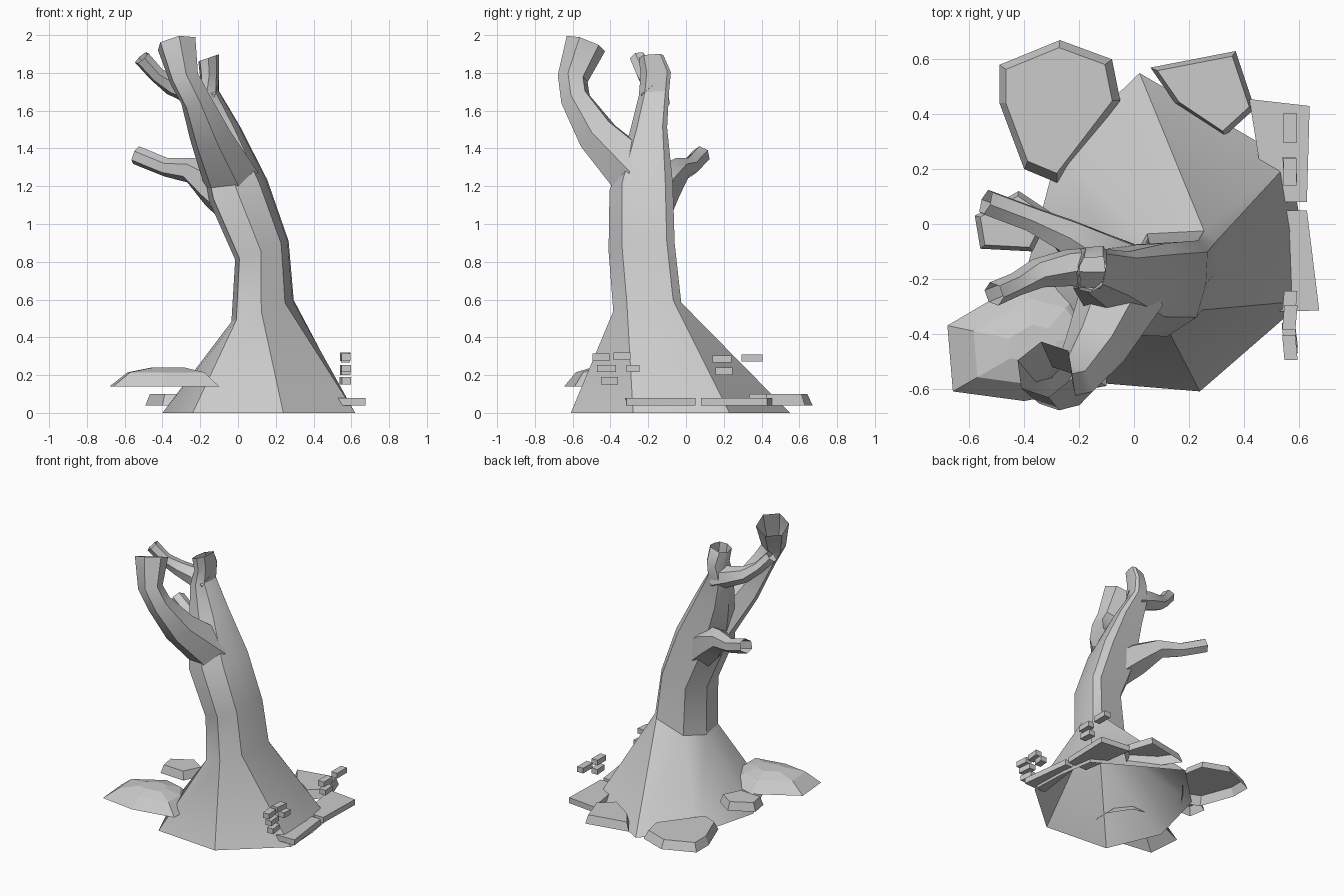
import bpy, bmesh, math
from mathutils import Vector

old = bpy.data.objects.get("Cube")
if old:
    bpy.data.objects.remove(old, do_unlink=True)

grey = bpy.data.materials.new("plain grey")
grey.use_nodes = True
COLOR = (0.6, 0.6, 0.6, 1)
grey.diffuse_color = COLOR
grey.node_tree.nodes["Principled BSDF"].inputs["Base Color"].default_value = COLOR


def loft(name, rings, cap_end=False, cap_start=False, smooth=30):
    """Skin a list of equal-length point rings."""
    bm = bmesh.new()
    loops = [[bm.verts.new(p) for p in ring] for ring in rings]
    n = len(loops[0])
    for a, b in zip(loops, loops[1:]):
        for i in range(n):
            j = (i + 1) % n
            bm.faces.new((a[i], a[j], b[j], b[i]))
    if cap_end:
        bm.faces.new(loops[-1])
    if cap_start:
        bm.faces.new(loops[0][::-1])
    bmesh.ops.recalc_face_normals(bm, faces=bm.faces)
    mesh = bpy.data.meshes.new(name)
    bm.to_mesh(mesh)
    bm.free()
    mesh.materials.append(grey)
    ob = bpy.data.objects.new(name, mesh)
    bpy.context.collection.objects.link(ob)
    if smooth:
        bpy.ops.object.select_all(action='DESELECT')
        ob.select_set(True)
        bpy.context.view_layer.objects.active = ob
        bpy.ops.object.shade_smooth_by_angle(angle=math.radians(smooth))
    return ob


def limb(name, path, sides=6):
    """Hollow faceted branch through (x, y, z, radius) points."""
    pts = [Vector(p[:3]) for p in path]
    rings = []
    for i, p in enumerate(pts):
        d = (pts[min(i + 1, len(pts) - 1)] - pts[max(i - 1, 0)]).normalized()
        u = d.cross(Vector((0.3, 1, 0.1))).normalized()
        v = d.cross(u)
        r = path[i][3]
        rings.append([p + r * (math.cos(a) * u + math.sin(a) * v)
                      for a in (math.tau * k / sides for k in range(sides))])
    return loft(name, rings)


def stone(name, outline, steps, bottom=False):
    """Flat stone: an outline repeated at (height, scale) steps."""
    c = sum((Vector(p) for p in outline), Vector((0, 0))) / len(outline)
    rings = [[(*(c + (Vector(p) - c) * s), z) for p in outline] for z, s in steps]
    return loft(name, rings, cap_end=True, cap_start=bottom, smooth=0)


# Trunk: flared foot, then one cross-section fitted into each level's bounds,
# each level tipped a little to follow the lean
foot = [(0.24, -0.61), (0.62, -0.28), (0.61, -0.02), (0.57, 0.23), (0.02, 0.55),
        (-0.28, 0.26), (-0.4, -0.2), (-0.24, -0.57)]
section = [(0.48, 0), (0.86, 0.2), (0.98, 0.55), (1, 0.88), (0.88, 1),
           (0.25, 0.97), (0, 0.55), (0.08, 0.08)]
levels = [(0.54, -0.035, 0.295, -0.385, -0.025), (0.86, -0.015, 0.268, -0.41, -0.06),
          (1.18, -0.155, 0.155, -0.405, -0.07), (1.48, -0.21, 0.01, -0.3, -0.1),
          (1.68, -0.23, -0.1, -0.25, -0.09), (1.79, -0.2, -0.1, -0.24, -0.08),
          (1.88, -0.21, -0.1, -0.25, -0.12)]
trunk_rings = [[(x, y, 0) for x, y in foot]]
for z, x0, x1, y0, y1 in levels:
    trunk_rings.append([(x0 + u * (x1 - x0), y0 + v * (y1 - y0),
                         z + 0.35 * (u - 0.5) * (x1 - x0)) for u, v in section])
loft("trunk", trunk_rings)

# Broken branches
limb("front_branch", [(-0.04, -0.25, 1.25, 0.155), (-0.145, -0.465, 1.465, 0.115),
                      (-0.225, -0.585, 1.66, 0.082), (-0.285, -0.6, 1.77, 0.082),
                      (-0.325, -0.53, 1.955, 0.11)])
limb("side_branch", [(0.0, -0.19, 1.1, 0.125), (-0.12, -0.135, 1.2, 0.115),
                     (-0.25, -0.04, 1.285, 0.068), (-0.38, 0.02, 1.3, 0.05),
                     (-0.54, 0.08, 1.365, 0.05)])
limb("upper_twig", [(-0.13, -0.16, 1.66, 0.08), (-0.24, -0.16, 1.7, 0.07),
                    (-0.35, -0.18, 1.735, 0.055), (-0.43, -0.22, 1.79, 0.043),
                    (-0.51, -0.255, 1.88, 0.045)])

# Domed shelf spreading from the foot
shelf = [(-0.68, -0.37), (-0.66, -0.61), (-0.4, -0.645), (-0.1, -0.59),
         (-0.1, -0.4), (-0.2, -0.25), (-0.39, -0.2)]
stone("foot_shelf", shelf, [(0.14, 1), (0.215, 0.7), (0.24, 0.3)])

# Low stones around the trunk
low = [(0.04, 1), (0.1, 0.88)]
stone("back_right_stone", [(-0.49, 0.58), (-0.27, 0.67), (-0.08, 0.6), (-0.05, 0.45),
                           (-0.28, 0.15), (-0.4, 0.2), (-0.49, 0.44)], low)
stone("back_left_stone", [(0.06, 0.57), (0.37, 0.63), (0.44, 0.42), (0.33, 0.32),
                          (0.15, 0.44)], low)
stone("side_stone", [(-0.58, 0.03), (-0.56, -0.09), (-0.37, -0.1), (-0.3, 0.04),
                     (-0.42, 0.12)], [(0.15, 1), (0.21, 0.85)])

# Flat steps along the left side
flat = [(0.04, 1), (0.08, 1)]
stone("front_step", [(0.55, 0.05), (0.63, 0.05), (0.675, -0.315), (0.5, -0.32)], flat, True)
stone("back_step", [(0.42, 0.455), (0.64, 0.43), (0.63, 0.08), (0.48, 0.08)], flat, True)

# Small floating bricks: (y, z, length, skew)
bricks = [(-0.45, 0.295, 0.09, 0.004), (-0.34, 0.3, 0.09, -0.004), (-0.42, 0.235, 0.1, 0.005),
          (-0.28, 0.235, 0.07, -0.003), (-0.405, 0.17, 0.09, 0.006), (0.19, 0.285, 0.1, 0),
          (0.35, 0.29, 0.11, 0), (0.2, 0.22, 0.09, 0.003)]
for i, (y, z, length, k) in enumerate(bricks):
    x, w, h = 0.568, 0.024, 0.019
    a, b = y - length / 2, y + length / 2
    stone(f"brick_{i + 1}", [(x - w + k, a), (x + w + k, a), (x + w - k, b), (x - w - k, b)],
          [(z - h, 1), (z + h, 1)], True)
